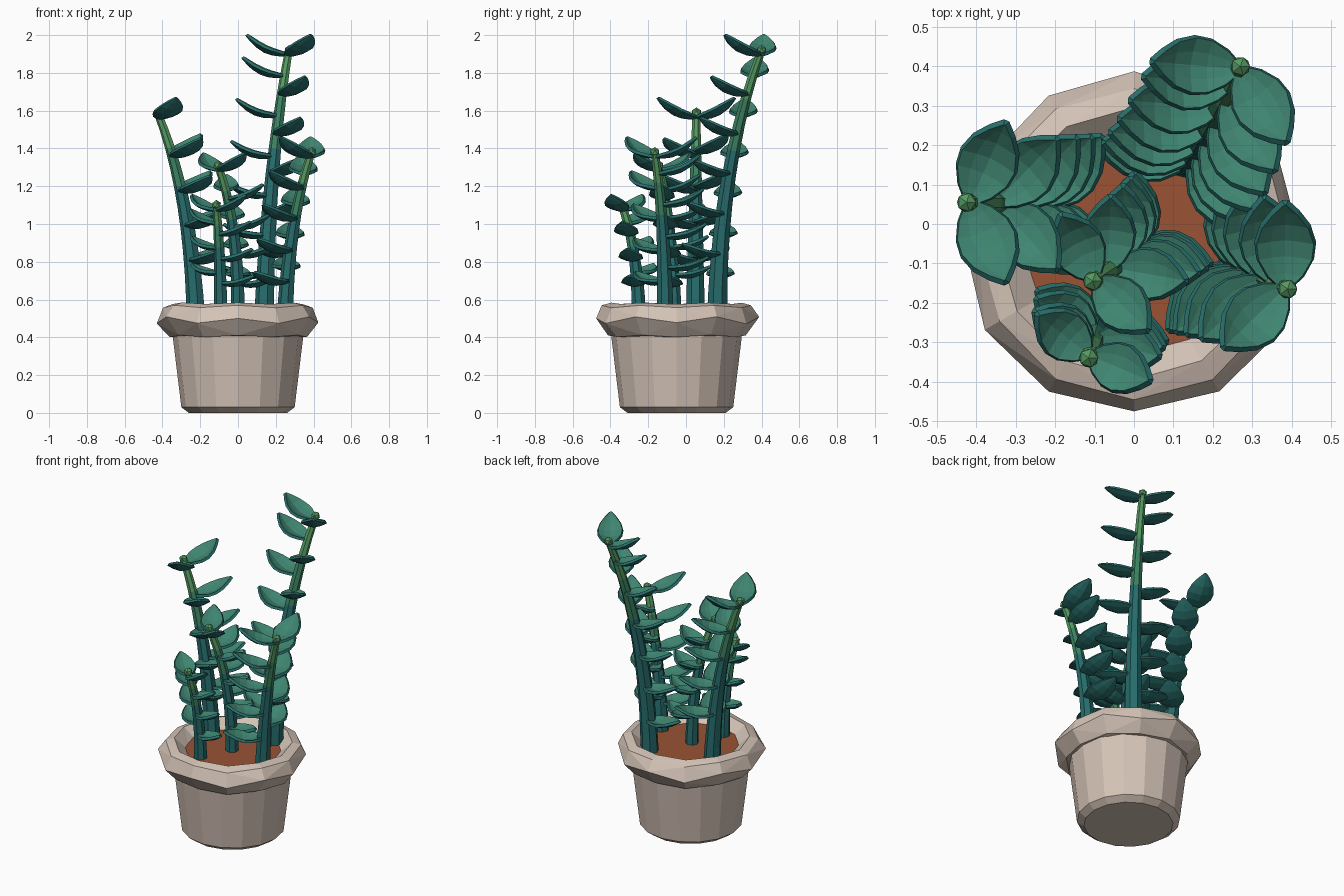
import bpy, bmesh, math, random
from mathutils import Vector

if "Cube" in bpy.data.objects:
    bpy.data.objects.remove(bpy.data.objects["Cube"])

random.seed(4)


def material(name, rgb):
    m = bpy.data.materials.new(name)
    m.diffuse_color = (*rgb, 1)
    m.use_nodes = True
    m.node_tree.nodes["Principled BSDF"].inputs["Base Color"].default_value = m.diffuse_color
    return m


CLAY = material("clay", (0.655, 0.545, 0.468))
SOIL = material("soil", (0.32, 0.085, 0.035))
LEAF = material("leaf green", (0.05, 0.235, 0.165))
UNDER = material("leaf underside teal", (0.021, 0.16, 0.15))
STEM_LOW = material("stem teal", (0.02, 0.15, 0.15))
STEM_MID = material("stem green", (0.045, 0.22, 0.12))
STEM_TIP = material("stem tip green", (0.09, 0.32, 0.12))


def finish(name, bm, mats, recalc=True):
    if recalc:
        bmesh.ops.recalc_face_normals(bm, faces=bm.faces)
    me = bpy.data.meshes.new(name)
    bm.to_mesh(me)
    bm.free()
    for m in mats:
        me.materials.append(m)
    ob = bpy.data.objects.new(name, me)
    bpy.context.collection.objects.link(ob)
    return ob


def bridge(bm, rings, mat=lambda i: 0):
    for i, (a, b) in enumerate(zip(rings, rings[1:])):
        n = len(a)
        for k in range(n):
            f = bm.faces.new((a[k], a[(k + 1) % n], b[(k + 1) % n], b[k]))
            f.material_index = mat(i)


# Profile points are (radius, height, vertical jitter)
def lathe(name, profile, sides, mats, cap_start=False, cap_end=False, facet=False):
    bm = bmesh.new()
    rings = []
    for r, z, jit in profile:
        ring = []
        for k in range(sides):
            a = math.tau * k / sides
            dz = jit * (1 if k % 2 else -1) * random.uniform(0.5, 1)
            rr = r + jit * random.uniform(-0.5, 0.3)
            ring.append(bm.verts.new((rr * math.cos(a), -0.05 + rr * math.sin(a), z + dz)))
        rings.append(ring)
    bridge(bm, rings)
    if cap_start:
        bm.faces.new(rings[0][::-1])
    if cap_end:
        bm.faces.new(rings[-1])
    if facet:
        bmesh.ops.triangulate(bm, faces=bm.faces, quad_method="SHORT_EDGE")
    return finish(name, bm, mats)


# Pot body, chunky faceted rim and soil
lathe("pot_body", [(0.26, 0, 0), (0.30, 0.03, 0), (0.345, 0.40, 0), (0.345, 0.45, 0)], 16, [CLAY], cap_start=True)
lathe("pot_rim", [(0.335, 0.405, 0), (0.365, 0.407, 0.006), (0.435, 0.49, 0.02), (0.397, 0.562, 0.008),
                  (0.345, 0.58, 0.005), (0.25, 0.50, 0)], 12, [CLAY], facet=True)
lathe("soil", [(0.295, 0.47, 0), (0.295, 0.525, 0)], 16, [SOIL], cap_start=True, cap_end=True)


def bezier(a, b, c, t):
    return a * (1 - t) ** 2 + b * 2 * t * (1 - t) + c * t * t


def make_stem(name, pts, r0, r1):
    bm = bmesh.new()
    rings, n = [], 10
    for i in range(n + 1):
        t = i / n
        p = bezier(*pts, t)
        d = (bezier(*pts, t + 0.01) - bezier(*pts, t - 0.01)).normalized()
        u = d.cross(Vector((0, 1, 0))).normalized()
        v = d.cross(u)
        r = r0 + (r1 - r0) * t
        rings.append([bm.verts.new(p + (u * math.cos(a) + v * math.sin(a)) * r)
                      for a in (math.tau * k / 7 for k in range(7))])
    bridge(bm, rings, lambda i: 0 if i < 6 else 1 if i < 8 else 2)
    bm.faces.new(rings[0][::-1])
    bm.faces.new(rings[-1]).material_index = 2
    # Rounded bud on the stem tip
    old = set(bm.faces)
    bud = bmesh.ops.create_icosphere(bm, subdivisions=1, radius=r1 * 1.3)["verts"]
    bmesh.ops.translate(bm, verts=bud, vec=pts[2])
    for f in bm.faces:
        if f not in old:
            f.material_index = 2
    finish(name, bm, [STEM_LOW, STEM_MID, STEM_TIP])


# Leaf outline: (position along leaf, half width)
OUTLINE = [(0, 0.15), (0.14, 0.6), (0.32, 0.93), (0.5, 1.0), (0.7, 0.8), (0.87, 0.42), (1, 0.03)]


def add_leaf(bm, base, heading, pitch, length, width):
    out = Vector((math.cos(heading), math.sin(heading), 0))
    side = Vector((-out.y, out.x, 0))
    fwd = out * math.cos(pitch) + Vector((0, 0, math.sin(pitch)))
    up = fwd.cross(side)
    rows = []
    for t, w in OUTLINE:
        row = []
        for u in (-1, -0.5, 0, 0.5, 1):
            lift = length * (0.1 * w * abs(u) ** 1.5 - 0.15 * math.sin(math.pi * t))
            row.append(bm.verts.new(base + fwd * (t * length) + side * (u * w * width / 2) + up * lift))
        rows.append(row)
    for a, b in zip(rows, rows[1:]):
        for k in range(4):
            bm.faces.new((a[k], b[k], b[k + 1], a[k + 1]))


# rows: (top leaf heading, lower leaf heading, first gap as a share of the spacing)
def make_leaves(name, pts, rows, spacing, length, width):
    bm = bmesh.new()
    z0, z1 = 0.68, pts[2].z - 0.02
    samples = [bezier(*pts, i / 200) for i in range(201)]
    for top, low, gap in rows:
        z, heading, step = z1, top, gap
        while z > z0:
            p = min(samples, key=lambda q: abs(q.z - z))
            f = (z - 0.6) / (z1 - 0.6)
            add_leaf(bm, p, math.radians(heading), math.radians(10 + 16 * f), length, width)
            z, heading, step = z - spacing * step, low, 1
    # Upper sides face up so the thickness grows downwards
    for f in bm.faces:
        f.normal_update()
        if f.normal.z < 0:
            f.normal_flip()
    ob = finish(name, bm, [LEAF, UNDER], recalc=False)
    m = ob.modifiers.new("thickness", "SOLIDIFY")
    m.thickness = 0.016
    m.offset = -1
    m.material_offset = 1
    m.material_offset_rim = 1


# Each stalk: name, base, bend, tip, leaf rows, leaf spacing, length, width, base radius
STALKS = [
    ("tall", (0.14, 0.165, 0.48), (0.16, 0.17, 1.3), (0.27, 0.40, 1.92),
     ((175, 175, 0.55), (-57, -57, 1)), 0.21, 0.24, 0.14, 0.055),
    ("left", (-0.22, 0.05, 0.48), (-0.245, 0.05, 1.15), (-0.425, 0.055, 1.59),
     ((66, 46, 1), (-66, -48, 1.1)), 0.185, 0.24, 0.145, 0.052),
    ("right", (0.25, -0.11, 0.48), (0.265, -0.11, 1.0), (0.39, -0.165, 1.38),
     ((90, 97, 0.55), (224, 222, 1)), 0.165, 0.235, 0.145, 0.046),
    ("middle", (0.0, -0.06, 0.48), (0.01, -0.07, 1.0), (-0.105, -0.145, 1.31),
     ((118, 88, 0.7), (-44, -10, 1)), 0.15, 0.20, 0.125, 0.04),
    ("front", (-0.09, -0.25, 0.48), (-0.09, -0.25, 0.85), (-0.115, -0.34, 1.10),
     ((142, 148, 0.55), (-23, -13, 1)), 0.13, 0.18, 0.12, 0.04),
]
for name, a, b, c, rows, spacing, length, width, r0 in STALKS:
    pts = [Vector(a), Vector(b), Vector(c)]
    make_stem("stem_" + name, pts, r0, 0.021)
    make_leaves("leaves_" + name, pts, rows, spacing, length, width)
